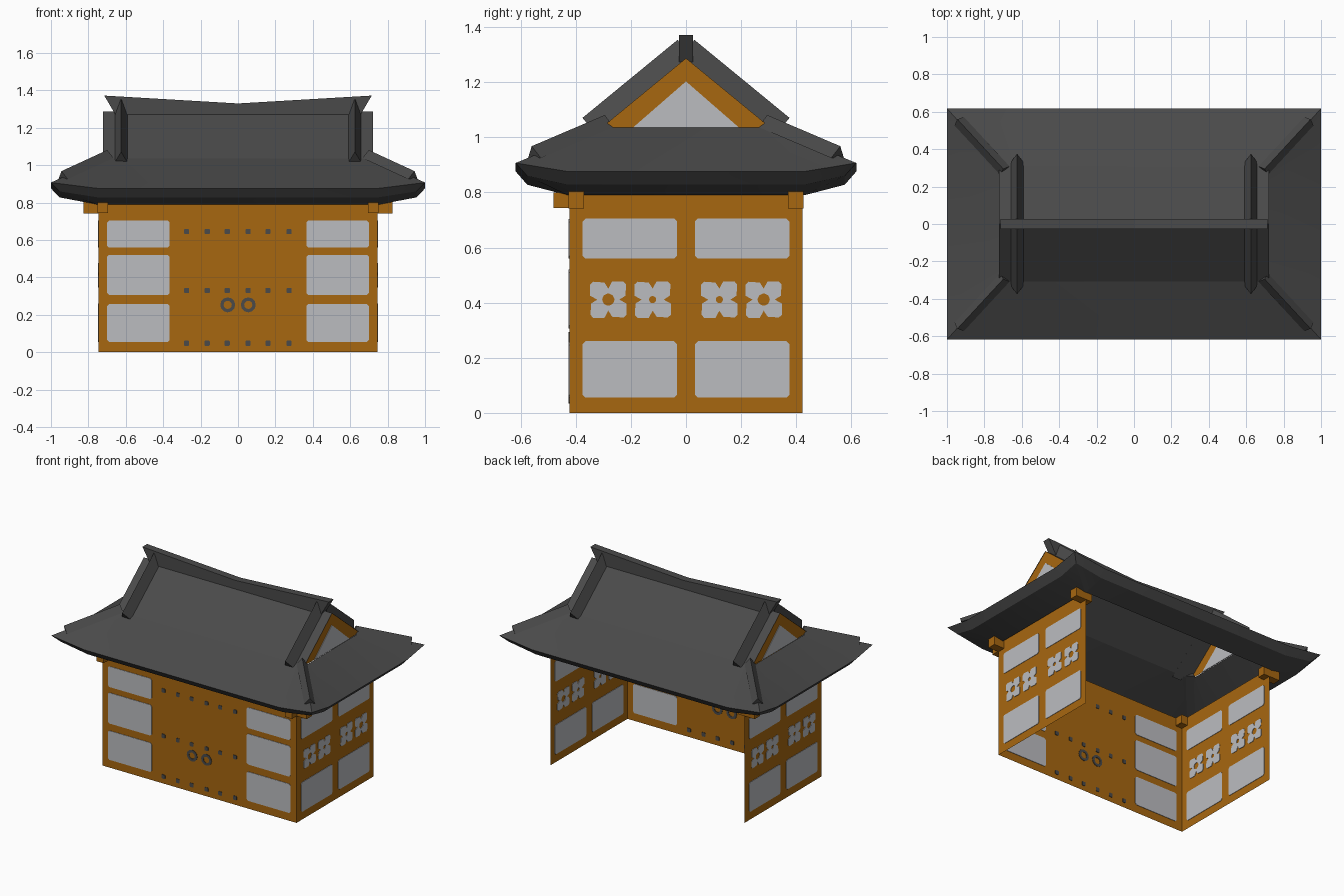
import bpy, bmesh, math
from mathutils import Vector

if "Cube" in bpy.data.objects:
    bpy.data.objects.remove(bpy.data.objects["Cube"])


def material(name, rgb):
    m = bpy.data.materials.new(name)
    m.diffuse_color = (*rgb, 1)
    m.use_nodes = True
    m.node_tree.nodes["Principled BSDF"].inputs["Base Color"].default_value = m.diffuse_color
    return m


WOOD = material("orange wood", (0.39, 0.135, 0.005))
PAPER = material("pale paper", (0.50, 0.505, 0.53))
TILE = material("dark grey tile", (0.068, 0.068, 0.068))


def make(name, verts, faces, mat, smooth=False):
    me = bpy.data.meshes.new(name)
    me.from_pydata([tuple(v) for v in verts], [], faces)
    bm = bmesh.new()
    bm.from_mesh(me)
    bmesh.ops.recalc_face_normals(bm, faces=bm.faces)
    bm.to_mesh(me)
    bm.free()
    me.materials.append(mat)
    ob = bpy.data.objects.new(name, me)
    bpy.context.collection.objects.link(ob)
    if smooth:
        bpy.ops.object.select_all(action='DESELECT')
        ob.select_set(True)
        bpy.context.view_layer.objects.active = ob
        bpy.ops.object.shade_smooth_by_angle(angle=math.radians(25))
    return ob


def box(name, x0, x1, y0, y1, z0, z1, mat):
    v = [(x, y, z) for z in (z0, z1) for x, y in ((x0, y0), (x1, y0), (x1, y1), (x0, y1))]
    f = [(0, 1, 2, 3), (4, 5, 6, 7)] + [(i, (i + 1) % 4, (i + 1) % 4 + 4, i + 4) for i in range(4)]
    return make(name, v, f, mat)


def plate(name, outline, axis, pos, mat, t=0.006, hole=None):
    """Thin plate straddling a wall, seen from both sides; optional matching hole."""
    n = len(outline)

    def place(p, s):
        d = pos + s * t / 2
        return (p[0], d, p[1]) if axis == 'y' else (d, p[0], p[1])
    loops = [outline, hole] if hole else [outline]
    v = [place(p, s) for lp in loops for s in (-1, 1) for p in lp]
    f = []
    for i in range(n):
        j = (i + 1) % n
        f.append((i, j, n + j, n + i))
        if hole:
            f += [(2 * n + i, 2 * n + j, 3 * n + j, 3 * n + i),
                  (i, j, 2 * n + j, 2 * n + i), (n + i, n + j, 3 * n + j, 3 * n + i)]
    if not hole:
        f += [tuple(range(n)), tuple(range(n, 2 * n))]
    return make(name, v, f, mat)


def pane(u0, u1, z0, z1, c=0.01):
    return [(u0 + c, z0), (u1 - c, z0), (u1, z0 + c), (u1, z1 - c),
            (u1 - c, z1), (u0 + c, z1), (u0, z1 - c), (u0, z0 + c)]


def circle(cu, cz, r, n):
    return [(cu + r * math.cos(2 * math.pi * i / n), cz + r * math.sin(2 * math.pi * i / n)) for i in range(n)]


def flower(cu, cz, r):
    """Four-petal lattice opening and its round centre."""
    quarter = [(0.04, 0), (0.062, 0.014), (0.065, 0.055), (0.055, 0.066), (0.014, 0.066)]
    pts = []
    for k in range(4):
        a = k * math.pi / 2
        pts += [(x * math.cos(a) - y * math.sin(a), x * math.sin(a) + y * math.cos(a)) for x, y in quarter]
    hole = [(cu + x / math.hypot(x, y) * r, cz + y / math.hypot(x, y) * r) for x, y in pts]
    return [(cu + x, cz + y) for x, y in pts], hole


def ridge_cap(name, p0, p1, half, h):
    """Triangular ridge tile running from p0 to p1."""
    p0, p1 = Vector(p0), Vector(p1)
    d = (p1 - p0).normalized()
    side = d.cross(Vector((0, 0, 1))).normalized()
    up = side.cross(d)
    v = [p + o for p in (p0, p1) for o in (-side * half, side * half, up * h)]
    return make(name, v, [(0, 1, 2), (3, 4, 5), (0, 1, 4, 3), (1, 2, 5, 4), (2, 0, 3, 5)], TILE)


WX, WY, WZ = 0.745, 0.423, 0.80

# Walls: front and two sides, open at the back
make("front_wall", [(-WX, -WY, 0), (WX, -WY, 0), (WX, -WY, WZ), (-WX, -WY, WZ)], [(0, 1, 2, 3)], WOOD)
for s, side in ((-1, "left"), (1, "right")):
    x = s * WX
    make(side + "_wall", [(x, -WY, 0), (x, WY, 0), (x, WY, WZ), (x, -WY, WZ)], [(0, 1, 2, 3)], WOOD)
    # Front window panes
    u0, u1 = sorted((s * 0.365, s * 0.70))
    for z0, z1 in ((0.055, 0.257), (0.307, 0.52), (0.56, 0.703)):
        plate("front_pane", pane(u0, u1, z0, z1), 'y', -WY, PAPER)
    # Side panes and flower lattices
    for t in (-1, 1):
        u0, u1 = sorted((t * 0.033, t * 0.375))
        for z0, z1 in ((0.055, 0.26), (0.56, 0.705)):
            plate(side + "_pane", pane(u0, u1, z0, z1), 'x', x, PAPER)
        for cu, r in ((0.121, 0.013), (0.282, 0.022)):
            out, hole = flower(t * cu, 0.411, r)
            plate(side + "_flower", out, 'x', x, PAPER, hole=hole)
    # Door ring
    plate("door_ring", circle(s * 0.055, 0.253, 0.04, 12), 'y', -WY, TILE,
          hole=circle(s * 0.055, 0.253, 0.022, 12))
    # Beam ends at the corners
    xa, xb = sorted((s * 0.70, s * 0.825))
    for t in (-1, 1):
        ya, yb = sorted((t * 0.37, t * 0.426))
        box("side_beam_end", xa, xb, ya, yb, 0.742, 0.803, WOOD)
    xa, xb = sorted((s * 0.695, s * 0.75))
    box("front_beam_end", xa, xb, -0.48, -0.37, 0.744, 0.80, WOOD)

# Door studs
for u in (-0.275, -0.165, -0.058, 0.054, 0.16, 0.273):
    for z in (0.048, 0.33, 0.645):
        plate("door_stud", pane(u - 0.014, u + 0.014, z - 0.014, z + 0.014, 0.004), 'y', -WY, TILE)


# Roof skirt: hollow rings from wall top, out to the lifted eaves and up to the gable base
def ring(a, b, ia, ib, zm, zc):
    return [(-a, -b, zc), (-ia, -b, zm), (ia, -b, zm), (a, -b, zc), (a, -ib, zm), (a, ib, zm),
            (a, b, zc), (ia, b, zm), (-ia, b, zm), (-a, b, zc), (-a, ib, zm), (-a, -ib, zm)]


GX, GY, GZ, TOP = 0.722, 0.307, 1.035, 1.287
rings = [ring(0.755, 0.43, 0.74, 0.42, 0.79, 0.79), ring(0.955, 0.576, 0.75, 0.43, 0.828, 0.86),
         ring(1.0, 0.618, 0.75, 0.43, 0.876, 0.907), ring(GX, GY, 0.6, 0.22, GZ, GZ)]
faces = [(12 * k + i, 12 * k + (i + 1) % 12, 12 * k + 12 + (i + 1) % 12, 12 * k + 12 + i)
         for k in range(3) for i in range(12)]
make("roof_skirt", [p for r in rings for p in r], faces, TILE, smooth=True)

# Upper gable roof
make("upper_roof", [(-GX, -GY, GZ), (GX, -GY, GZ), (GX, 0, TOP), (-GX, 0, TOP), (GX, GY, GZ), (-GX, GY, GZ)],
     [(0, 1, 2, 3), (3, 2, 4, 5)], TILE)

for s in (-1, 1):
    # Gable ends
    x = s * (GX - 0.004)
    make("gable", [(x, -GY, GZ), (x, GY, GZ), (x, 0, TOP)], [(0, 1, 2)], WOOD)
    plate("gable_panel", [(-0.193, GZ), (0.193, GZ), (0, 1.203)], 'x', x, PAPER)
    for t in (-1, 1):
        # Sloping ridges beside the gables and hip ridges to the corners
        ridge_cap("gable_ridge", (s * 0.625, t * 0.33, 1.015), (s * 0.625, -t * 0.015, 1.298), 0.034, 0.072)
        ridge_cap("hip_ridge", (s * 0.935, t * 0.55, 0.925), (s * 0.69, t * 0.285, 1.038), 0.034, 0.045)

# Main ridge, lifted at both ends
prof = [(-0.655, 1.27), (0, 1.27), (0.655, 1.27), (0.715, 1.372), (0, 1.33), (-0.715, 1.372)]
plate("main_ridge", prof, 'y', 0, TILE, t=0.052)
